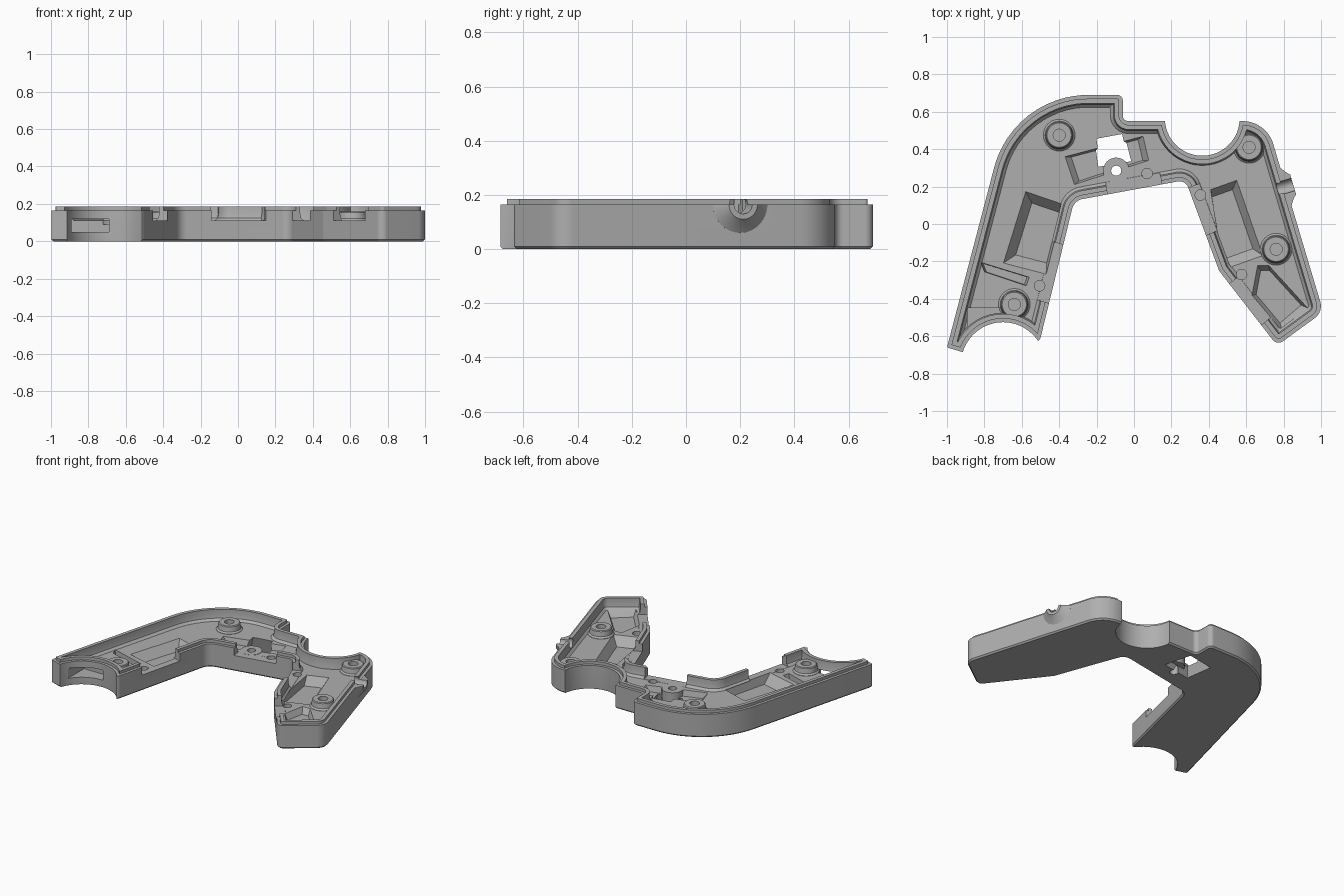
import bpy, bmesh, math
from mathutils import Vector, Matrix

if "Cube" in bpy.data.objects:
    bpy.data.objects.remove(bpy.data.objects["Cube"])

grey = bpy.data.materials.new("plain grey")
grey.use_nodes = True
grey.diffuse_color = (0.43, 0.43, 0.43, 1)
grey.node_tree.nodes["Principled BSDF"].inputs["Base Color"].default_value = (0.43, 0.43, 0.43, 1)

FLOOR, RIM, TOP = 0.11, 0.165, 0.185

# Plan corners, clockwise: x, y, fillet radius
CORNERS = [(-1, -.66, .01), (-.646, .69, .52), (-.06, .69, .03), (-.06, .55, .03),
           (.708, .55, .17), (1.012, -.47, .08), (.765, -.65, .04), (.455, -.25, .03),
           (.275, .235, .05), (-.32, .125, .07), (-.505, -.63, .04), (-.9, -.69, .01)]
# Round bites out of the plan: x, y, radius
BITES = [(.365, .565, .2), (-.70, -.75, .225)]


def finish(name, bm):
    bmesh.ops.recalc_face_normals(bm, faces=bm.faces)
    mesh = bpy.data.meshes.new(name)
    bm.to_mesh(mesh)
    bm.free()
    mesh.materials.append(grey)
    ob = bpy.data.objects.new(name, mesh)
    bpy.context.collection.objects.link(ob)
    return ob


def loft(name, rings, closed=False):
    """Skin a stack of equal point rings, capped or joined end to end."""
    bm = bmesh.new()
    loops = [[bm.verts.new(p) for p in ring] for ring in rings]
    pairs = list(zip(loops, loops[1:])) + ([(loops[-1], loops[0])] if closed else [])
    for a, b in pairs:
        for i in range(len(a)):
            j = (i + 1) % len(a)
            bm.faces.new((a[i], a[j], b[j], b[i]))
    if not closed:
        bm.faces.new(loops[0])
        bm.faces.new(loops[-1])
    return finish(name, bm)


def outline(d, z, steps=14):
    """Plan outline moved inward by d, with filleted corners."""
    pts = [Vector(c[:2]) for c in CORNERS]
    n = len(pts)
    moved, radii = [], []
    for i, p in enumerate(pts):
        e1 = (p - pts[i - 1]).normalized()
        e2 = (pts[(i + 1) % n] - p).normalized()
        n1, n2 = Vector((e1.y, -e1.x)), Vector((e2.y, -e2.x))
        moved.append(p + (n1 + n2) * d / (1 + n1.dot(n2)))
        r = CORNERS[i][2]
        radii.append(max(r - d, .004) if e1.cross(e2) < 0 else r + d)
    ring = []
    for i, p in enumerate(moved):
        a = (moved[i - 1] - p).normalized()
        b = (moved[(i + 1) % n] - p).normalized()
        half, r = a.angle(b) / 2, radii[i]
        c = p + (a + b).normalized() * r / math.sin(half)
        t = r / math.tan(half)
        v1, v2 = p + a * t - c, p + b * t - c
        for k in range(steps + 1):
            q = c + v1.lerp(v2, k / steps).normalized() * r
            ring.append((q.x, q.y, z))
    return ring


def circle(x, y, r, z, n=48):
    return [(x + r * math.cos(i * math.tau / n), y + r * math.sin(i * math.tau / n), z)
            for i in range(n)]


def boolean(ob, tool, op='DIFFERENCE'):
    mod = ob.modifiers.new(op, 'BOOLEAN')
    mod.operation, mod.solver, mod.object = op, 'EXACT', tool
    bpy.context.view_layer.objects.active = ob
    bpy.ops.object.modifier_apply(modifier=mod.name)
    bpy.data.objects.remove(tool)


def layered(name, levels):
    """Loft of the plan through (inset, height) levels, with the bites taken out."""
    ob = loft(name, [outline(d, z) for d, z in levels])
    cut = [(levels[0][0], levels[0][1] - .1)]
    cut += [(d, z - .0005) for d, z in levels[1:-1]] + [(levels[-1][0], levels[-1][1] + .1)]
    for x, y, r in BITES:
        boolean(ob, loft("bite", [circle(x, y, r + d, z) for d, z in cut]))
    return ob


def quad_cut(ob, top, z0, z1, grow=.75, shift=(0, 0)):
    """Cut a tapered pocket; grow scales its lower outline."""
    mid = sum((Vector(p) for p in top), Vector((0, 0))) / len(top)
    low = [mid + (Vector(p) - mid) * grow + Vector(shift) for p in top]
    boolean(ob, loft("pocket", [[(p.x, p.y, z0) for p in low], [(*p, z1) for p in top]]))


def slab(p, q, half, z0, z1):
    p, q = Vector(p), Vector(q)
    s = (q - p).normalized().orthogonal() * half
    plan = [p + s, q + s, q - s, p - s]
    return loft("slab", [[(v.x, v.y, z) for v in plan] for z in (z0, z1)])


def rod(base, axis, stations):
    """Round bar along axis through (distance, radius) stations."""
    rot = Vector(axis).to_track_quat('Z', 'Y').to_matrix().to_4x4()
    m = Matrix.Translation(base) @ rot
    return loft("rod", [[m @ Vector(p) for p in circle(0, 0, r, t)] for t, r in stations])


# Tray body with stepped rim
body = layered("tray_body", [(.01, 0), (0, .01), (0, RIM), (.02, RIM), (.02, TOP)])

# Cable collar bulging from the right side
collar = rod((.8125, .2, RIM), (.958, .285, 0), [(-.03, .115), (0, .105), (.02, .075), (.04, .055)])
boolean(collar, slab((.5, .2), (1.2, .2), .3, RIM - .001, .4))
boolean(body, collar, 'UNION')

# Hollow interior with a sloped foot to its walls
boolean(body, layered("hollow", [(.066, FLOOR), (.05, .125), (.045, .15), (.045, .3)]))
boolean(body, rod((.8125, .2, RIM), (.958, .285, 0), [(-.09, .035), (.1, .035)]))

# Openings in the inner walls
for p, q in [((-.38, -.11), (-.465, -.42)), ((-.14, .155), (.15, .205)),
             ((.285, .19), (.385, -.06)), ((.51, -.32), (.68, -.54))]:
    boolean(body, slab(p, q, .07, FLOOR + .001, .4))

# Window through the curved end wall
boolean(body, slab((-.79, -.72), (-.79, -.45), .1, .05, .12))

# Sloped pockets in the floor
quad_cut(body, [(-.58, .175), (-.375, .105), (-.47, -.27), (-.70, -.21)], .05, .112, .72, (.02, 0))
quad_cut(body, [(-.82, -.205), (-.56, -.285), (-.575, -.33), (-.80, -.255)], .05, .112, .9)
quad_cut(body, [(-.37, .36), (.05, .47), (.08, .34), (-.32, .21)], .07, .112, .85)
quad_cut(body, [(.41, .185), (.55, .235), (.69, -.17), (.48, -.245)], .05, .112, .78, (-.02, 0))
quad_cut(body, [(.66, -.22), (.72, -.22), (.93, -.45), (.79, -.57), (.63, -.38)], .07, .112, .8)

# Flared square hole and small round hole through the floor
quad_cut(body, [(-.2, .455), (-.065, .48), (-.03, .345), (-.18, .32)], -.01, .113, 1.5)
boolean(body, rod((-.095, .285, -.1), (0, 0, 1), [(0, .027), (.3, .027)]))

# Shallow round sockets
for x, y in [(.07, .27), (.355, .155), (.575, -.27), (-.505, -.33)]:
    boolean(body, rod((x, y, .08), (0, 0, 1), [(0, .028), (.04, .028)]))


def tube(name, x, y, profile):
    return loft(name, [circle(x, y, r, z, 32) for r, z in profile], closed=True)


# Screw bosses with a rounded foot
parts = [body]
for side, x, y in [("back_right", -.4, .475), ("front_right", -.64, -.43),
                   ("back_left", .615, .41), ("front_left", .76, -.135)]:
    parts.append(tube(side + "_screw_boss", x, y,
                      [(.032, .09), (.085, .09), (.085, .112), (.075, .122), (.07, .155),
                       (.065, .16), (.032, .16)]))
parts.append(tube("floor_hole_collar", -.095, .285,
                  [(.027, .04), (.07, .04), (.07, .112), (.027, .112)]))

# Smooth curves, sharp edges
bpy.ops.object.select_all(action='DESELECT')
for ob in parts:
    ob.select_set(True)
bpy.context.view_layer.objects.active = body
bpy.ops.object.shade_smooth_by_angle(angle=math.radians(30))
